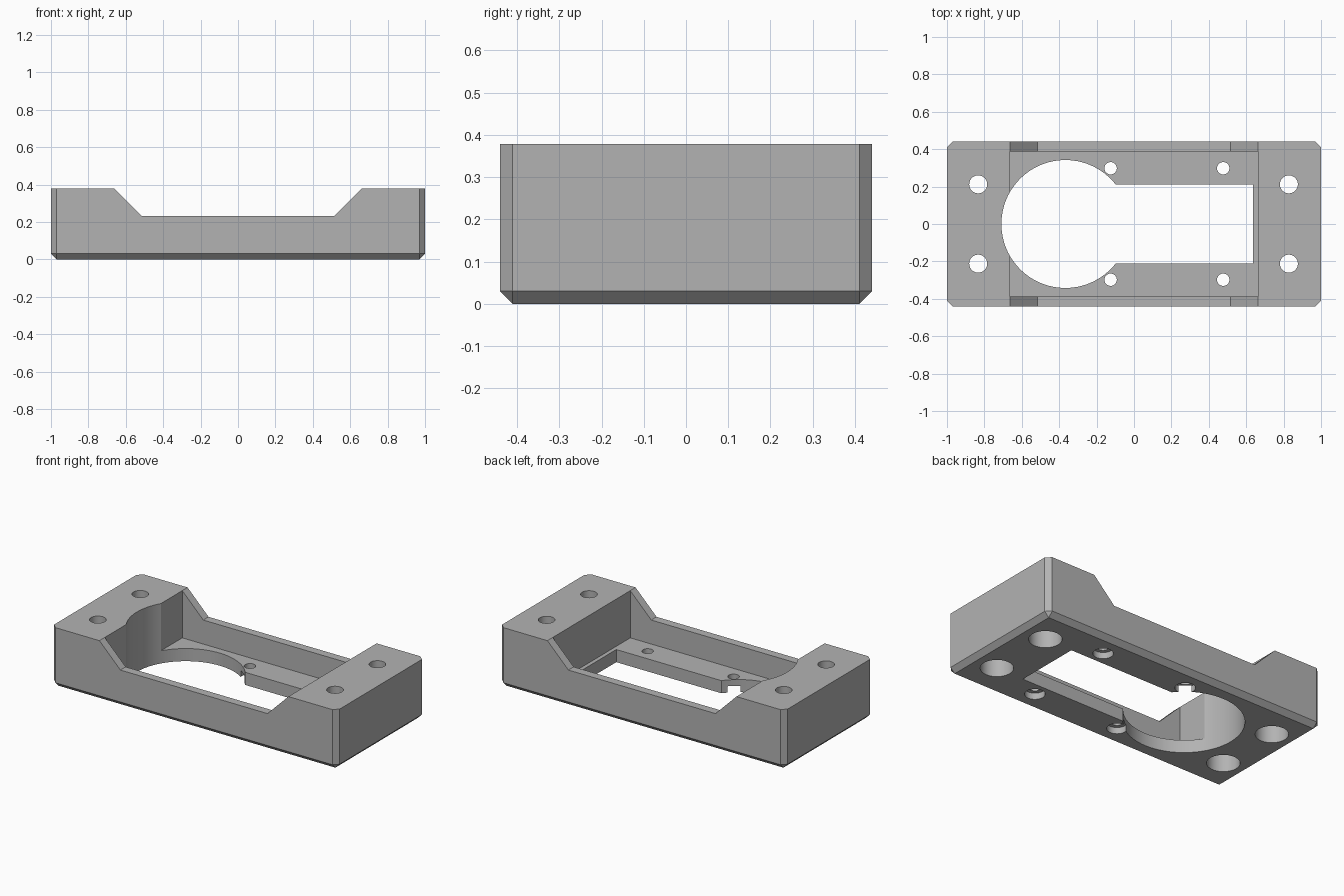
import bpy
import bmesh
from math import cos, sin, pi, radians
from mathutils import Vector

cube = bpy.data.objects.get("Cube")
if cube:
    bpy.data.objects.remove(cube, do_unlink=True)

HALF_Y, TOP, CHAMFER = 0.441, 0.379, 0.03
FLOOR = 0.08

grey = bpy.data.materials.new("plain grey")
grey.use_nodes = True
grey.diffuse_color = (0.45, 0.45, 0.45, 1)
grey.node_tree.nodes["Principled BSDF"].inputs["Base Color"].default_value = (0.45, 0.45, 0.45, 1)


def prism(name, outline, low, high, place):
    """Extrude a 2D outline from low to high; place maps (a, b, depth) to a point."""
    bm = bmesh.new()
    face = bm.faces.new([bm.verts.new(place(a, b, low)) for a, b in outline])
    shift = Vector(place(0, 0, high)) - Vector(place(0, 0, low))
    moved = bmesh.ops.extrude_face_region(bm, geom=[face])["geom"]
    bmesh.ops.translate(bm, vec=shift, verts=[v for v in moved if isinstance(v, bmesh.types.BMVert)])
    bmesh.ops.recalc_face_normals(bm, faces=bm.faces)
    mesh = bpy.data.meshes.new(name)
    bm.to_mesh(mesh)
    bm.free()
    obj = bpy.data.objects.new(name, mesh)
    bpy.context.collection.objects.link(obj)
    mesh.materials.append(grey)
    return obj


def upright(a, b, depth):
    return (a, b, depth)


def sideways(a, b, depth):
    return (a, depth, b)


def rectangle(x0, x1, y):
    return [(x0, -y), (x1, -y), (x1, y), (x0, y)]


def circle(x, y, r, sides=48):
    return [(x + r * cos(2 * pi * i / sides), y + r * sin(2 * pi * i / sides)) for i in range(sides)]


# Block with chamfered upright corners and bottom rim
body = prism("mounting_body", rectangle(-1, 1, HALF_Y), 0, TOP, upright)
bm = bmesh.new()
bm.from_mesh(body.data)
rim = [e for e in bm.edges if min(v.co.z for v in e.verts) < 0.01]
bmesh.ops.bevel(bm, geom=rim, offset=CHAMFER, segments=1, affect="EDGES")
bm.to_mesh(body.data)
bm.free()

# Lowered side walls, pocket, round opening and slot
cutters = [
    prism("side_notch", [(-0.515, 0.232), (0.515, 0.232), (0.715, 0.432), (-0.715, 0.432)], -1, 1, sideways),
    prism("pocket", rectangle(-0.662, 0.662, 0.388), FLOOR, 1, upright),
    prism("round_opening", circle(-0.367, 0, 0.342, 96), -1, 1, upright),
    prism("slot", rectangle(-0.3, 0.637, 0.212), -1, 0.2, upright),
]

# Screw holes, each with a wider recess from below
for x, y, r, recess, depth in [(-0.833, 0.212, 0.048, 0.094, 0.22), (0.828, 0.212, 0.048, 0.094, 0.22),
                               (-0.125, 0.298, 0.033, 0.058, 0.04), (0.477, 0.298, 0.033, 0.058, 0.04)]:
    for side in (-1, 1):
        cutters.append(prism("screw_hole", circle(x, side * y, r), -1, 1, upright))
        cutters.append(prism("screw_recess", circle(x, side * y, recess), -1, depth, upright))

bpy.context.view_layer.objects.active = body
for cutter in cutters:
    cutter.hide_render = True
    mod = body.modifiers.new(cutter.name, "BOOLEAN")
    mod.operation = "DIFFERENCE"
    mod.solver = "EXACT"
    mod.object = cutter
    bpy.ops.object.modifier_apply(modifier=mod.name)
    bpy.data.objects.remove(cutter, do_unlink=True)

# Smooth hole walls with sharp edges kept
bpy.ops.object.select_all(action="DESELECT")
body.select_set(True)
bpy.ops.object.shade_smooth_by_angle(angle=radians(25))
